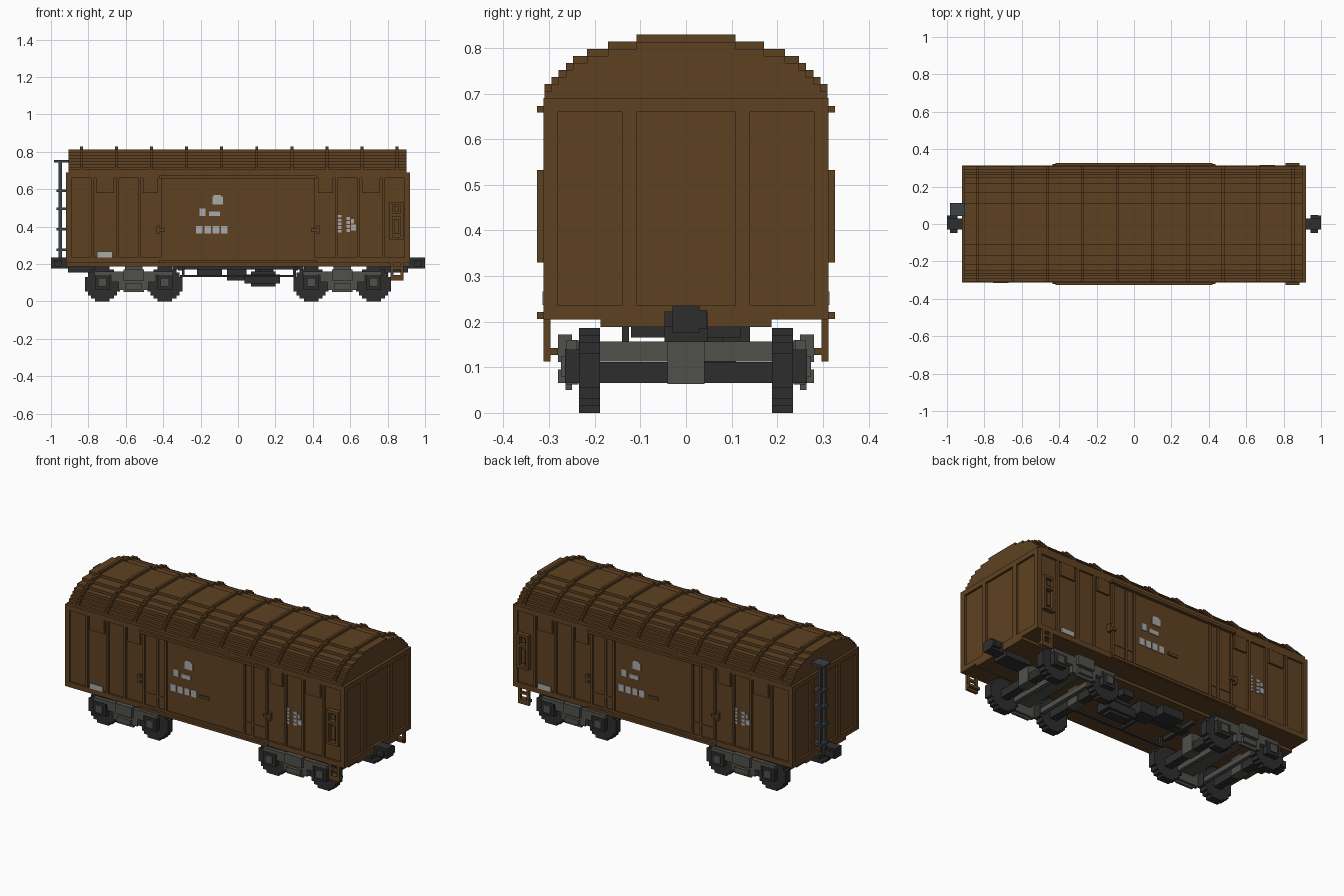
import bpy, bmesh
from mathutils import Matrix

if "Cube" in bpy.data.objects:
    bpy.data.objects.remove(bpy.data.objects["Cube"], do_unlink=True)

V = 0.0155  # block size of the stepped style


def material(name, rgb):
    m = bpy.data.materials.new(name)
    m.use_nodes = True
    m.diffuse_color = (*rgb, 1)
    b = m.node_tree.nodes["Principled BSDF"]
    b.inputs["Base Color"].default_value = (*rgb, 1)
    b.inputs["Roughness"].default_value = 0.9
    return m


BROWN = material("wagon brown", (0.112, 0.053, 0.016))
DARK = material("charcoal", (0.027, 0.027, 0.027))
GREY = material("bogie grey", (0.08, 0.08, 0.07))
STEEL = material("ladder steel", (0.045, 0.054, 0.06))
WHITE = material("marking grey", (0.40, 0.40, 0.40))


def finish(name, bm, mat):
    bmesh.ops.recalc_face_normals(bm, faces=bm.faces)
    me = bpy.data.meshes.new(name)
    bm.to_mesh(me)
    bm.free()
    me.materials.append(mat)
    ob = bpy.data.objects.new(name, me)
    bpy.context.collection.objects.link(ob)
    return ob


def boxes(name, mat, items):
    """One object from boxes given as (x0, x1, y0, y1, z0, z1)."""
    bm = bmesh.new()
    for x0, x1, y0, y1, z0, z1 in items:
        m = Matrix.Translation(((x0 + x1) / 2, (y0 + y1) / 2, (z0 + z1) / 2))
        m = m @ Matrix.Diagonal((x1 - x0, y1 - y0, z1 - z0, 1))
        bmesh.ops.create_cube(bm, size=1, matrix=m)
    return finish(name, bm, mat)


def flip_x(items):
    return [(-b, -a, *r) for a, b, *r in items]


def flip_y(items):
    return [(a, b, -d, -c, e, f) for a, b, c, d, e, f in items]


def both_x(items):
    return items + flip_x(items)


def both_y(items):
    return items + flip_y(items)


def prism(name, mat, outline, spans):
    """Extrude a (y, z) outline along x over each span."""
    bm = bmesh.new()
    for x0, x1 in spans:
        f = bm.faces.new([bm.verts.new((x0, y, z)) for y, z in outline])
        ext = bmesh.ops.extrude_face_region(bm, geom=[f])["geom"]
        vs = [g for g in ext if isinstance(g, bmesh.types.BMVert)]
        bmesh.ops.translate(bm, verts=vs, vec=(x1 - x0, 0, 0))
    return finish(name, bm, mat)


# Stepped roof and its hoops
STEPS = [7, 11, 14, 16, 17, 18, 19, 20]


def arch(top):
    half = []
    for i, w in enumerate(STEPS):
        z = top - i * V
        half += [(w * V, z), (w * V, z - V if i < 7 else 0.688)]
    return [(-y, z) for y, z in reversed(half)] + half


prism("roof", BROWN, arch(0.813), [(-0.905, 0.902)])
prism("roof_hoops", BROWN, arch(0.829),
      [(-0.845 + 0.1875 * i, -0.845 + 0.1875 * i + V) for i in range(10)])

# Body shell with top and bottom bands
boxes("body", BROWN, [
    (-0.907, 0.907, -0.30, 0.30, 0.205, 0.68),
    (-0.92, 0.92, -0.312, 0.312, 0.66, 0.69),
    (-0.92, 0.92, -0.312, 0.312, 0.205, 0.235),
    (-0.92, 0.92, -0.187, 0.187, 0.188, 0.207)])

# End posts and corner posts
boxes("end_posts", BROWN, both_x(both_y([
    (0.90, 0.92, 0.109, 0.14, 0.23, 0.665),
    (0.89, 0.92, 0.282, 0.312, 0.23, 0.665)])))

# Side ribs and the upper vent flaps
ribs = [(x, x + V, 0.295, 0.312, 0.23, 0.665) for x in (0.52, 0.635, 0.77)]
flaps = []
for x0, x1 in ((0.415, 0.52), (0.65, 0.77)):
    flaps += [(x0 + 0.012, x1 - 0.012, 0.295, 0.311, 0.58, 0.665)]
boxes("side_ribs", BROWN, both_x(both_y(ribs)))
boxes("vent_flaps", BROWN, both_x(both_y(flaps)))

# Sliding doors with uprights, lower ledges, rails and handles
boxes("side_doors", BROWN, both_y([(-0.40, 0.40, 0.295, 0.306, 0.23, 0.66)]))
uprights = [(x, x + V, 0.295, 0.312, 0.23, 0.665) for x in (0.25, 0.305, 0.395)]
boxes("door_uprights", BROWN, both_x(both_y(uprights)))
boxes("door_ledges", BROWN, both_x(both_y([(0.26, 0.40, 0.295, 0.31, 0.298, 0.308)])))
boxes("door_rails", BROWN, both_y([
    (-0.42, 0.42, 0.30, 0.327, 0.658, 0.673),
    (-0.42, 0.42, 0.30, 0.327, 0.206, 0.221)]))
boxes("door_handles", BROWN, both_y(both_x([
    (0.39, 0.435, 0.30, 0.322, 0.375, 0.39),
    (0.42, 0.435, 0.30, 0.322, 0.36, 0.405)])
    + [(-0.035, 0.028, 0.30, 0.314, 0.372, 0.388)]))

# Placard frames near one end of both sides
boxes("placard_frames", BROWN, both_y(
    [(x, x + V, 0.30, 0.327, 0.33, 0.532) for x in (0.81, 0.87)]
    + [(0.81, 0.885, 0.30, 0.327, z, z + V) for z in (0.33, 0.455, 0.517)]
    + [(0.835, 0.86, 0.30, 0.318, 0.36, 0.44),
       (0.835, 0.86, 0.30, 0.318, 0.48, 0.51)]))

# Footsteps under the same corners
boxes("footsteps", BROWN, both_y(
    [(x, x + V, 0.297, 0.312, 0.113, 0.21) for x in (0.815, 0.87)]
    + [(0.815, 0.885, 0.28, 0.312, 0.127, 0.142),
       (0.83, 0.87, 0.297, 0.312, 0.113, 0.128),
       (0.815, 0.885, 0.297, 0.312, 0.172, 0.186)]))

# Pale marking patches, turned half round for the far side
marks = [(-0.135, -0.08, 0.517, 0.56), (-0.205, -0.175, 0.457, 0.497),
         (-0.155, -0.095, 0.457, 0.482), (-0.13, -0.09, 0.56, 0.568)]
marks += [(-0.225 + 0.045 * i, -0.19 + 0.045 * i, 0.363, 0.404) for i in range(4)]
door_marks = [(a, b, -0.311, -0.304, c, d) for a, b, c, d in marks]
wall = [(-0.755, -0.67, 0.235, 0.265)]
wall += [(0.535, 0.553, 0.368 + 0.02 * i, 0.382 + 0.02 * i) for i in range(5)]
wall += [(0.58, 0.60, 0.37 + 0.022 * i, 0.386 + 0.022 * i) for i in range(4)]
wall += [(0.604, 0.63, 0.38, 0.41), (0.604, 0.62, 0.418, 0.44)]
wall_marks = [(a, b, -0.305, -0.299, c, d) for a, b, c, d in wall]
wall_marks[0] = (-0.755, -0.67, -0.315, -0.308, 0.236, 0.266)
all_marks = door_marks + wall_marks
boxes("marking_patches", WHITE, all_marks + flip_x(flip_y(all_marks)))

# End ladder
boxes("end_ladder", STEEL,
      [(-0.96, -0.942, y, y + 0.014, 0.235, 0.755) for y in (0.05, 0.092)]
      + [(-0.97, -0.91, 0.043, 0.112, z, z + 0.013) for z in (0.27, 0.38, 0.488, 0.585)]
      + [(-0.985, -0.90, 0.043, 0.112, 0.742, 0.755)])

# Couplers and draft gear
boxes("couplers", DARK, both_x([
    (0.90, 0.955, -0.03, 0.03, 0.175, 0.235),
    (0.945, 0.985, -0.047, 0.047, 0.188, 0.222),
    (0.955, 1.0, -0.03, 0.03, 0.175, 0.235),
    (0.975, 1.0, 0.0, 0.045, 0.185, 0.225),
    (0.74, 0.91, -0.047, 0.047, 0.155, 0.195)]))

# Wheelsets with stepped wheels
WHEEL = [(2.5, 6), (4, 5), (5, 4), (6, 2.5)]
for side, sx in (("right", -1), ("left", 1)):
    cx = sx * 0.558
    parts = []
    for ax in (cx - 0.167, cx + 0.167):
        for w, h in WHEEL:
            parts += both_y([(ax - w * V, ax + w * V, 0.188, 0.234,
                              0.093 - h * V, 0.093 + h * V)])
        parts += [(ax - 0.023, ax + 0.023, -0.19, 0.19, 0.065, 0.112)]
        parts += both_y([(ax - 0.04, ax + 0.04, 0.23, 0.265, 0.065, 0.14)])
    boxes(side + "_wheelsets", DARK, parts)

    # Side frames, spring nests and cross beams
    frame = [(cx - 0.21, cx + 0.21, 0.24, 0.262, 0.14, 0.16),
             (cx - 0.12, cx + 0.12, 0.236, 0.262, 0.105, 0.16),
             (cx - 0.08, cx + 0.08, 0.236, 0.262, 0.062, 0.11),
             (cx - 0.055, cx + 0.055, 0.25, 0.28, 0.112, 0.172),
             (cx - 0.045, cx + 0.045, 0.25, 0.28, 0.065, 0.095),
             (cx - 0.055, cx + 0.055, 0.25, 0.264, 0.05, 0.065)]
    for dx in (-0.167, 0.167):
        frame += [(cx + dx - 0.023, cx + dx + 0.023, 0.26, 0.274, 0.08, 0.125)]
    frame = both_y(frame)
    frame += [(cx - 0.045, cx + 0.045, -0.25, 0.25, 0.113, 0.156),
              (cx - 0.047, cx + 0.047, -0.047, 0.047, 0.15, 0.192)]
    for dx in (-0.167, 0.167):
        frame += [(cx + dx - 0.03, cx + dx + 0.03, -0.04, 0.04, 0.063, 0.165)]
    for dx in (-0.09, 0.09):
        frame += [(cx + dx - 0.012, cx + dx + 0.012, -0.19, 0.19, 0.07, 0.1)]
    boxes(side + "_bogie_frame", GREY, frame)

# Brake gear under the floor
boxes("brake_gear", DARK, [
    (-0.22, -0.085, 0.04, 0.14, 0.14, 0.19),
    (-0.06, 0.045, 0.02, 0.11, 0.112, 0.18),
    (0.035, 0.225, -0.03, 0.06, 0.095, 0.145),
    (0.07, 0.20, -0.015, 0.045, 0.08, 0.16),
    (0.09, 0.12, 0.0, 0.03, 0.15, 0.19),
    (-0.31, 0.31, -0.14, -0.125, 0.13, 0.142),
    (-0.30, -0.285, -0.14, -0.125, 0.13, 0.19),
    (0.295, 0.31, -0.14, -0.125, 0.13, 0.19),
    (-0.03, -0.015, -0.14, 0.09, 0.13, 0.145),
    (0.12, 0.19, 0.08, 0.14, 0.15, 0.19)])
boxes("floor_beams", DARK, [(-0.35, 0.35, -0.03, 0.03, 0.172, 0.19)]
      + both_x([(0.30, 0.32, -0.12, 0.12, 0.165, 0.19)]))
